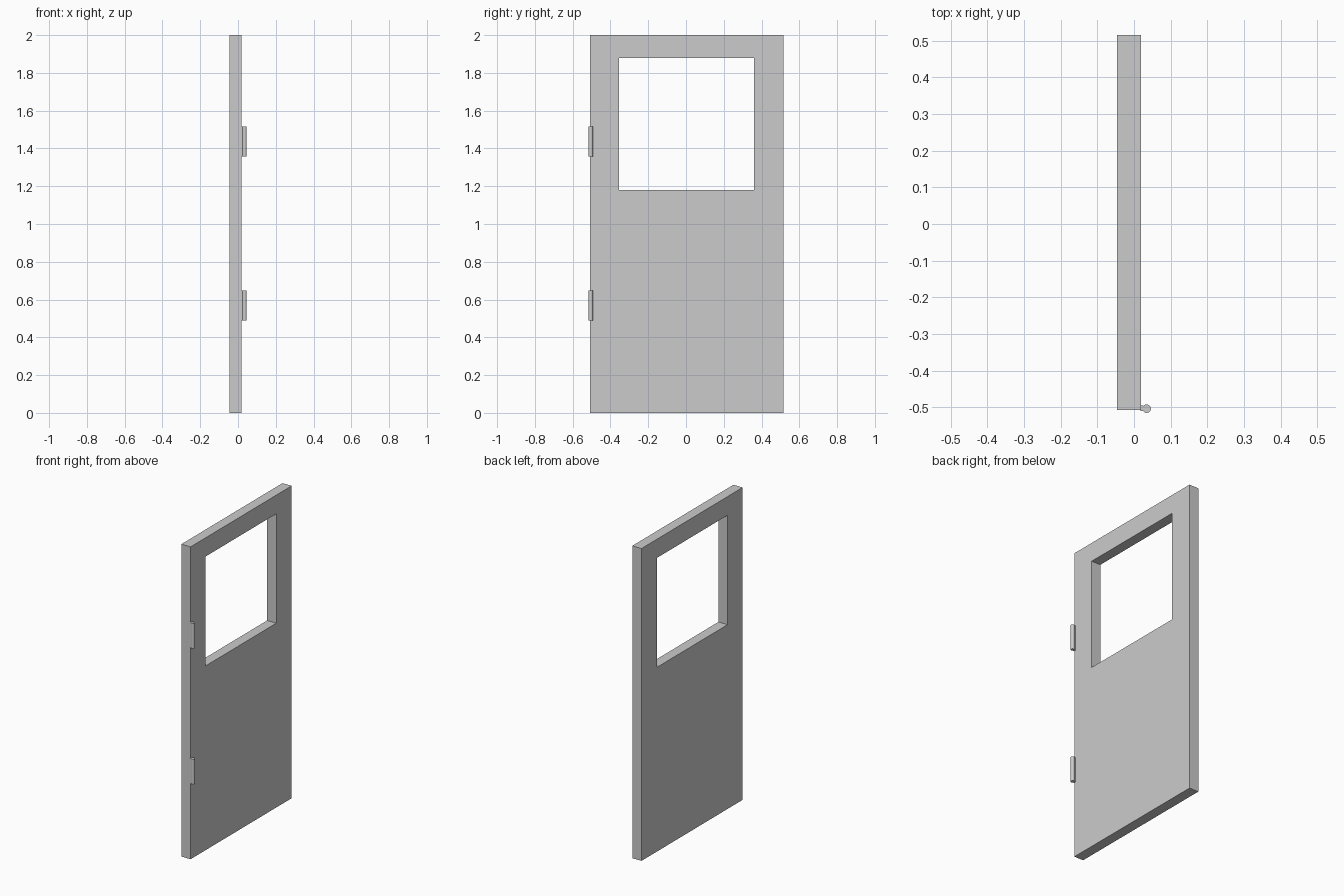
import bpy, bmesh

if "Cube" in bpy.data.objects:
    bpy.data.objects.remove(bpy.data.objects["Cube"])

def finish(name, bm):
    bmesh.ops.recalc_face_normals(bm, faces=bm.faces)
    mesh = bpy.data.meshes.new(name)
    bm.to_mesh(mesh)
    bm.free()
    obj = bpy.data.objects.new(name, mesh)
    bpy.context.collection.objects.link(obj)
    return obj

def rect(bm, x, y0, y1, z0, z1):
    return [bm.verts.new((x, y, z)) for y, z in ((y0, z0), (y1, z0), (y1, z1), (y0, z1))]

def box(name, x0, x1, y0, y1, z0, z1):
    bm = bmesh.new()
    bmesh.ops.create_cube(bm, size=1)
    for v in bm.verts:
        v.co = ((x0 + x1) / 2 + v.co.x * (x1 - x0),
                (y0 + y1) / 2 + v.co.y * (y1 - y0),
                (z0 + z1) / 2 + v.co.z * (z1 - z0))
    return finish(name, bm)

# Door panel: rectangular ring loops joined around the window opening
outer = (-0.507, 0.516, 0.0, 2.0)
window = (-0.354, 0.36, 1.18, 1.88)
bm = bmesh.new()
loops = [rect(bm, -0.046, *outer), rect(bm, 0.019, *outer),
         rect(bm, 0.019, *window), rect(bm, -0.046, *window)]
for k in range(4):
    a, b = loops[k], loops[(k + 1) % 4]
    for i in range(4):
        j = (i + 1) % 4
        bm.faces.new((a[i], a[j], b[j], b[i]))
finish("door_panel", bm)

# Hinges: a small leaf against the door and a round knuckle
for label, z0, z1 in (("lower", 0.488, 0.648), ("upper", 1.357, 1.517)):
    box(label + "_hinge_leaf", 0.018, 0.024, -0.511, -0.495, z0, z1)
    bpy.ops.mesh.primitive_cylinder_add(vertices=24, radius=0.0115, depth=z1 - z0,
                                        location=(0.0345, -0.504, (z0 + z1) / 2))
    knuckle = bpy.context.object
    knuckle.name = label + "_hinge_knuckle"
    bpy.ops.object.shade_smooth_by_angle()
